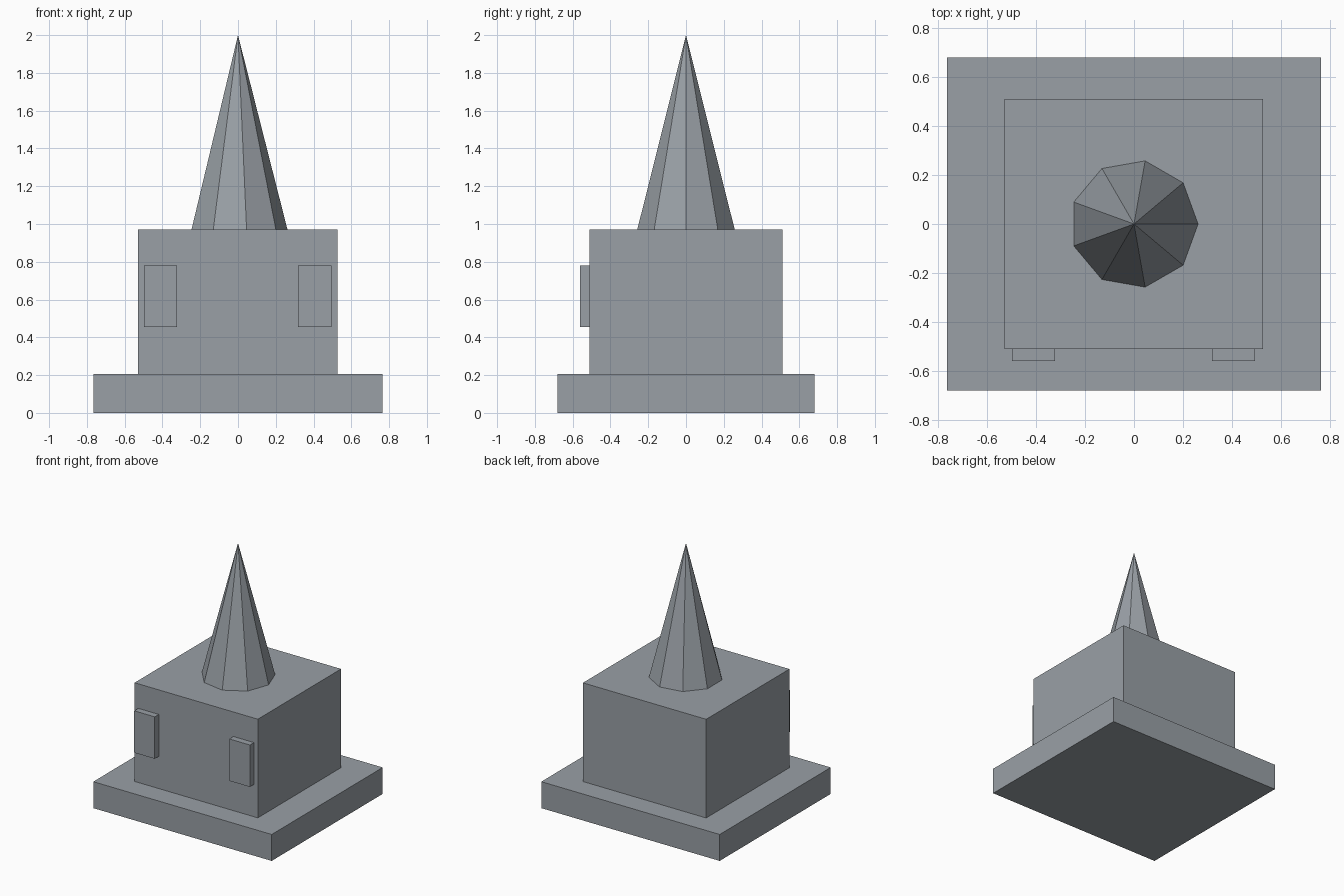
import bpy

cube = bpy.data.objects.get("Cube")
if cube:
    bpy.data.objects.remove(cube, do_unlink=True)

# Single stone colour
STONE = (0.32, 0.35, 0.38, 1.0)
stone = bpy.data.materials.new("blue_grey_stone")
stone.use_nodes = True
stone.diffuse_color = STONE
bsdf = next(n for n in stone.node_tree.nodes if n.type == "BSDF_PRINCIPLED")
bsdf.inputs["Base Color"].default_value = STONE


def finish(name):
    obj = bpy.context.object
    obj.name = obj.data.name = name
    obj.data.materials.append(stone)
    return obj


def box(name, low, high):
    """Box spanning two opposite corners."""
    bpy.ops.mesh.primitive_cube_add(size=1)
    obj = finish(name)
    size = [b - a for a, b in zip(low, high)]
    centre = [(a + b) / 2 for a, b in zip(low, high)]
    for v in obj.data.vertices:
        v.co = [c + s * k for c, s, k in zip(centre, size, v.co)]
    return obj


BASE_TOP, BODY_TOP, PEAK = 0.205, 0.97, 2.0
FRONT = -0.51

# Plinth and main block
box("base_slab", (-0.765, -0.68, 0), (0.765, 0.68, BASE_TOP))
box("main_block", (-0.53, FRONT, BASE_TOP), (0.527, 0.51, BODY_TOP))

# Raised front panels
for name, x in (("right_window", -0.498), ("left_window", 0.318)):
    box(name, (x, -0.56, 0.455), (x + 0.176, FRONT, 0.78))

# Nine-sided spire with a corner pointing along +x
bpy.ops.mesh.primitive_cone_add(vertices=9, radius1=0.262, radius2=0,
                                depth=PEAK - BODY_TOP,
                                location=(0, 0, (PEAK + BODY_TOP) / 2),
                                rotation=(0, 0, -1.5708))
finish("spire")
